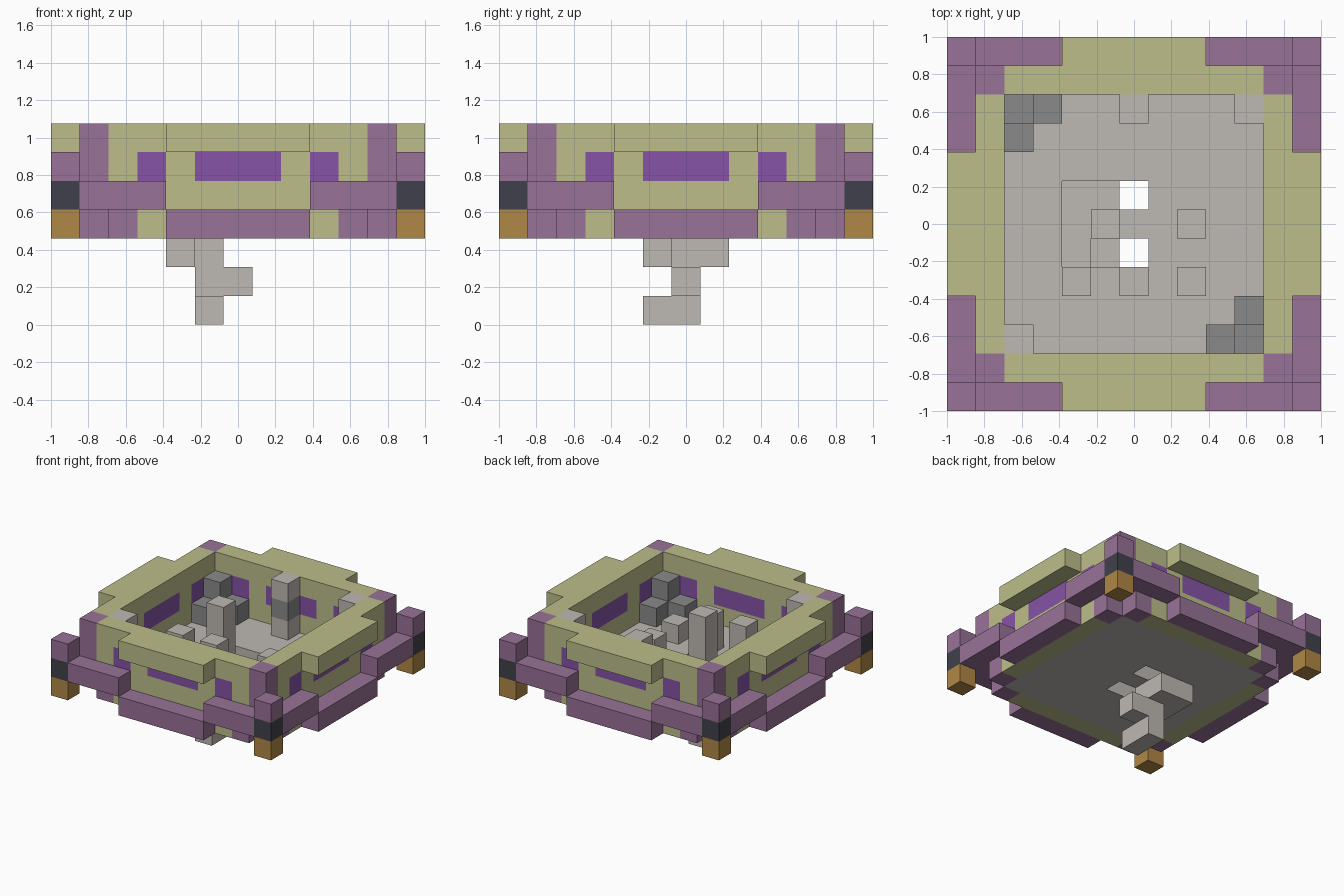
import bpy, bmesh
from mathutils import Matrix, Vector
from math import pi

old = bpy.data.objects.get("Cube")
if old:
    bpy.data.objects.remove(old, do_unlink=True)

U = 2 / 13  # one block


def material(name, rgb):
    lin = [(c / 255 / 12.92) if c < 11 else ((c / 255 + 0.055) / 1.055) ** 2.4 for c in rgb]
    m = bpy.data.materials.new(name)
    m.diffuse_color = (*lin, 1)
    m.use_nodes = True
    bsdf = m.node_tree.nodes["Principled BSDF"]
    bsdf.inputs["Base Color"].default_value = (*lin, 1)
    bsdf.inputs["Roughness"].default_value = 0.9
    return m


olive = material("olive", (188, 190, 138))
mauve = material("mauve", (152, 114, 151))
violet = material("violet", (134, 84, 166))
charcoal = material("charcoal", (64, 64, 76))
ochre = material("ochre", (176, 136, 70))
stone = material("light stone", (190, 184, 178))
dark_stone = material("dark stone", (138, 138, 138))


def blocks(name, mat, boxes, turns=1):
    """Boxes as inclusive block ranges (x0, x1, y0, y1, z0, z1), repeated by quarter turns."""
    bm = bmesh.new()
    for t in range(turns):
        spin = Matrix.Rotation(t * pi / 2, 4, 'Z')
        for x0, x1, y0, y1, z0, z1 in boxes:
            size = Vector((x1 - x0 + 1, y1 - y0 + 1, z1 - z0 + 1)) * U
            mid = Vector((x0 + x1, y0 + y1, z0 + z1 + 1)) * U / 2
            bmesh.ops.create_cube(bm, size=1, matrix=spin @ Matrix.Translation(mid)
                                  @ Matrix.Diagonal((*size, 1)))
    mesh = bpy.data.meshes.new(name)
    bm.to_mesh(mesh)
    bm.free()
    mesh.materials.append(mat)
    ob = bpy.data.objects.new(name, mesh)
    bpy.context.collection.objects.link(ob)
    return ob


def column(name, mat, x, y, z0, z1):
    return blocks(name, mat, [(x, x, y, y, z0, z1)])


# Walls, the same on all four sides
blocks("wall_base", olive, [(-3, 3, -5, -5, 3, 3)], 4)
blocks("wall_base_ends", mauve, [(s, s, -5, -5, 3, 3) for s in (-4, 4)], 4)
blocks("wall_lower", olive, [(-4, 4, -5, -5, 4, 4)], 4)
blocks("wall_piers", olive, [(s, s, -5, -5, 5, 5) for s in (-4, -2, 2, 4)], 4)
blocks("windows", violet, [(-3, -3, -5, -5, 5, 5), (-1, 1, -5, -5, 5, 5),
                           (3, 3, -5, -5, 5, 5)], 4)
blocks("wall_top", olive, [(-4, 4, -5, -5, 6, 6)], 4)
blocks("eaves", olive, [(-2, 2, -6, -6, 6, 6)], 4)

# Rails and corner posts
blocks("low_rails", mauve, [(-2, 2, -6, -6, 3, 3)], 4)
blocks("high_rails", mauve, [(-5, -3, -6, -6, 4, 4), (3, 5, -6, -6, 4, 4)], 4)
blocks("inner_posts", mauve, [(5, 5, -5, -5, 4, 6)], 4)
blocks("outer_post_feet", ochre, [(6, 6, -6, -6, 3, 3)], 4)
blocks("outer_post_bands", charcoal, [(6, 6, -6, -6, 4, 4)], 4)
blocks("outer_post_caps", mauve, [(6, 6, -6, -6, 5, 5)], 4)

# Floor with an opening around the central trunk
blocks("floor", stone, [(-4, 4, 2, 4, 3, 3), (-4, 4, -4, -2, 3, 3),
                        (-4, -3, -1, 1, 3, 3), (1, 4, -1, 1, 3, 3), (0, 0, 0, 0, 3, 3)])

# Trunk and roots
column("trunk", stone, -1, 0, 0, 6)
blocks("upper_roots", stone, [(-2, -2, -1, 1, 2, 2), (-1, -1, 1, 1, 2, 2)])
column("middle_root", stone, 0, 0, 1, 1)
column("bottom_root", stone, -1, -1, 0, 0)

# Stumps standing on the floor
for x, y, top in ((-2, -2, 5), (0, -2, 5), (2, -2, 4), (2, 0, 4)):
    column("stump", stone, x, y, 4, top)

# Full-height corner pillars and the banded pillar at the back
for s in (-1, 1):
    column("corner_pillar", stone, 4 * s, 4 * s, 4, 6)
column("back_pillar_foot", stone, 0, 4, 4, 4)
column("back_pillar_band", dark_stone, 0, 4, 5, 5)
column("back_pillar_cap", stone, 0, 4, 6, 6)

# Dark rubble in two opposite corners
for s in (-1, 1):
    column("rubble_tall", dark_stone, 4 * s, -4 * s, 4, 5)
    column("rubble_side", dark_stone, 3 * s, -4 * s, 4, 4)
    column("rubble_front", dark_stone, 4 * s, -3 * s, 4, 4)
